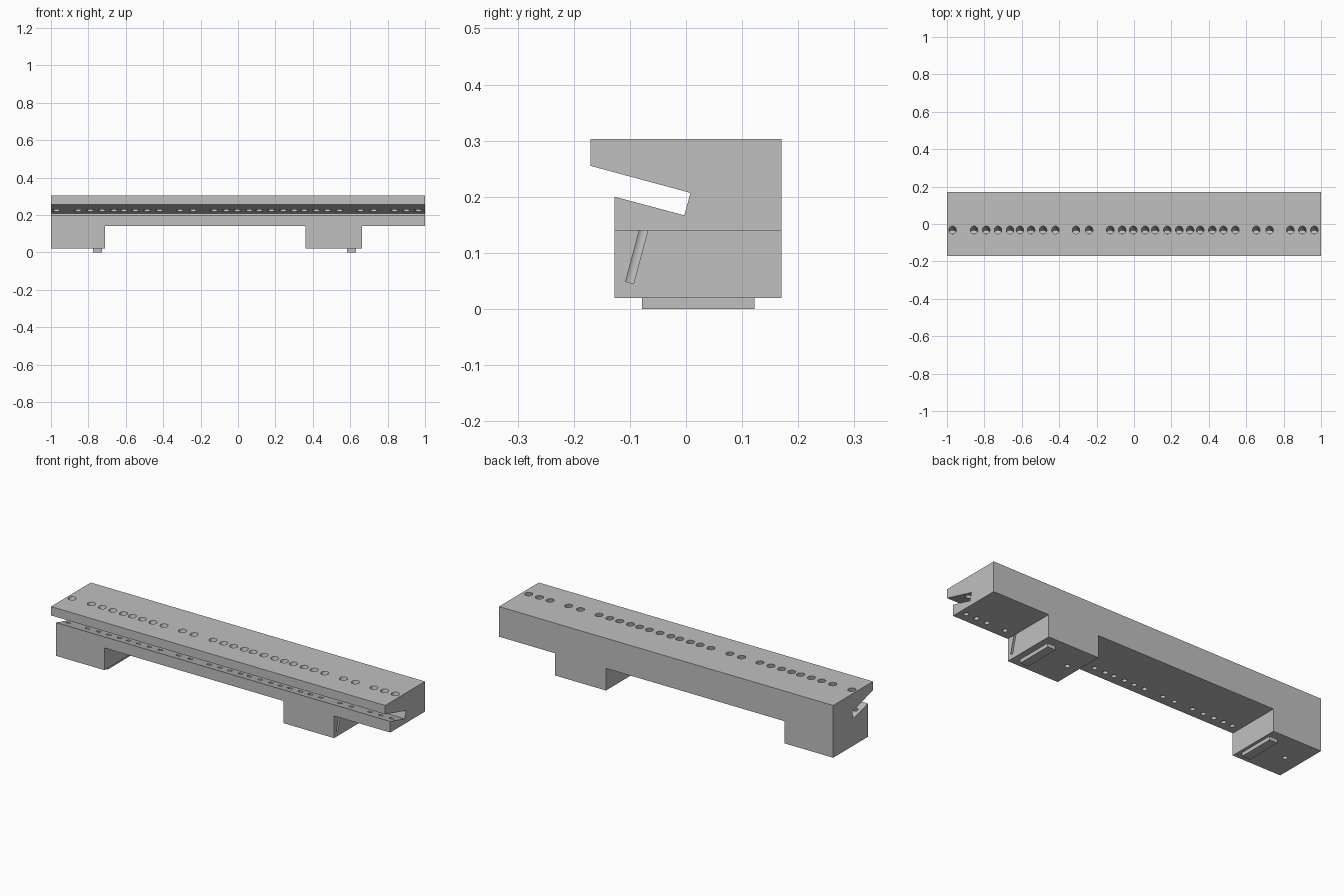
import bpy, bmesh, math
from mathutils import Vector

if "Cube" in bpy.data.objects:
    bpy.data.objects.remove(bpy.data.objects["Cube"])

grey = bpy.data.materials.new("plain grey")
grey.diffuse_color = (0.527, 0.527, 0.527, 1)
grey.use_nodes = True
grey.node_tree.nodes["Principled BSDF"].inputs["Base Color"].default_value = grey.diffuse_color


def finish(name, bm):
    bmesh.ops.recalc_face_normals(bm, faces=bm.faces)
    me = bpy.data.meshes.new(name)
    bm.to_mesh(me)
    bm.free()
    me.materials.append(grey)
    ob = bpy.data.objects.new(name, me)
    bpy.context.collection.objects.link(ob)
    return ob


def prism(name, points, sweep):
    """Extrude a closed outline along a vector."""
    bm = bmesh.new()
    face = bm.faces.new([bm.verts.new(p) for p in points])
    new = bmesh.ops.extrude_face_region(bm, geom=[face])["geom"]
    bmesh.ops.translate(bm, vec=sweep,
                        verts=[v for v in new if isinstance(v, bmesh.types.BMVert)])
    return finish(name, bm)


def add_bore(bm, origin, axis, steps, sides=24):
    """Stepped round cutter: steps are (distance, radius) along the axis."""
    side = Vector((1, 0, 0))
    up = axis.cross(side)
    rings = []
    for dist, r in steps:
        ring = []
        for i in range(sides):
            a = 2 * math.pi * i / sides
            ring.append(bm.verts.new(origin + axis * dist
                                     + (side * math.cos(a) + up * math.sin(a)) * r))
        rings.append(ring)
    for a, b in zip(rings, rings[1:]):
        for i in range(sides):
            j = (i + 1) % sides
            bm.faces.new((a[i], a[j], b[j], b[i]))
    bm.faces.new(rings[0])
    bm.faces.new(rings[-1])


def cut(target, cutter):
    mod = target.modifiers.new("cut", "BOOLEAN")
    mod.operation = "DIFFERENCE"
    mod.solver = "EXACT"
    mod.object = cutter
    bpy.context.view_layer.objects.active = target
    bpy.ops.object.modifier_apply(modifier=mod.name)
    bpy.data.objects.remove(cutter)


# Bar with its two legs, as one outline swept front to back
outline = [(-1, 0.02), (-0.71, 0.02), (-0.71, 0.14), (0.36, 0.14), (0.36, 0.02),
           (0.664, 0.02), (0.664, 0.14), (1, 0.14), (1, 0.303), (-1, 0.303)]
body = prism("slotted_bar", [(x, -0.17, z) for x, z in outline], (0, 0.34, 0))

# Slanted slot and the set-back lower front
notch = [(-0.3, -0.1), (-0.127, -0.1), (-0.127, 0.2), (-0.003, 0.167),
         (0.008, 0.207), (-0.17, 0.255), (-0.3, 0.29)]
cut(body, prism("slot_cutter", [(-1.1, y, z) for y, z in notch], (2.2, 0, 0)))

# Row of tilted holes, wide above the slot and narrow below it
hole_x = [-0.97, -0.855, -0.79, -0.727, -0.663, -0.61, -0.55, -0.486, -0.42,
          -0.31, -0.24, -0.127, -0.063, -0.004, 0.06, 0.113, 0.178, 0.242, 0.30,
          0.354, 0.419, 0.478, 0.542, 0.654, 0.725, 0.836, 0.90, 0.964]
tilt = math.radians(15)
axis = Vector((0, -math.sin(tilt), -math.cos(tilt)))
bm = bmesh.new()
for x in hole_x:
    add_bore(bm, Vector((x, -0.032, 0.303)), axis,
             [(-0.03, 0.02), (0.1, 0.02), (0.1005, 0.0125), (0.265, 0.0125)])

# Upright screw hole under each leg
for x in (-0.91, 0.42):
    add_bore(bm, Vector((x, 0.015, 0)), Vector((0, 0, 1)),
             [(0, 0.0125), (0.08, 0.0125)])
cut(body, finish("hole_cutter", bm))

# Locating tab under each leg
tabs = []
for name, x in (("left_tab", -0.75), ("right_tab", 0.606)):
    w = 0.024
    tabs.append(prism(name, [(x - w, -0.078, 0), (x + w, -0.078, 0),
                             (x + w, 0.122, 0), (x - w, 0.122, 0)], (0, 0, 0.02)))

# Smooth hole walls, keep the edges sharp
bpy.ops.object.select_all(action="DESELECT")
body.select_set(True)
bpy.context.view_layer.objects.active = body
bpy.ops.object.shade_smooth_by_angle(angle=math.radians(30))
